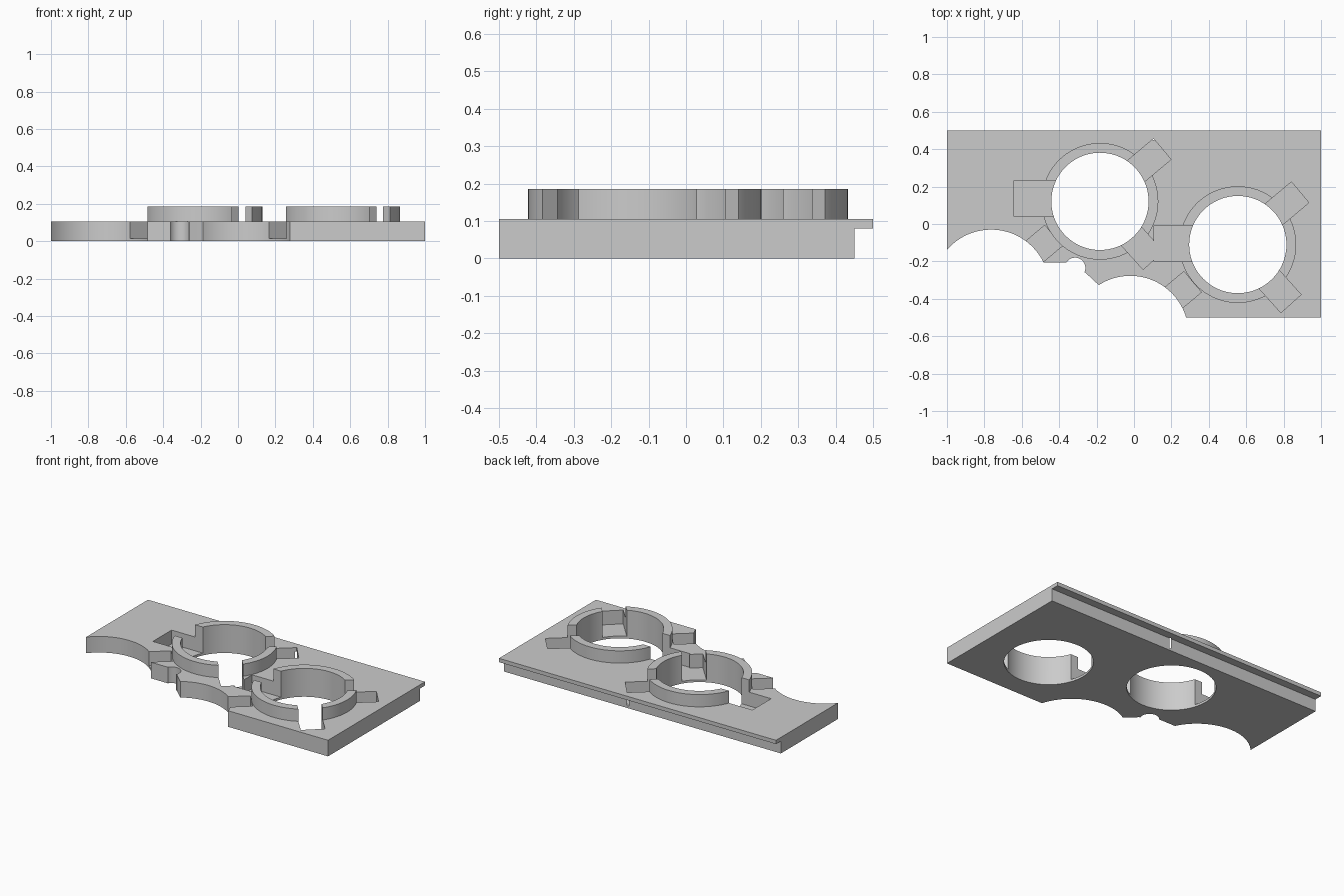
import bpy
import bmesh
from math import cos, sin, pi, radians

cube = bpy.data.objects.get("Cube")
if cube:
    bpy.data.objects.remove(cube, do_unlink=True)

grey = bpy.data.materials.new("light_grey")
grey.use_nodes = True
colour = (0.6, 0.6, 0.6, 1)
grey.diffuse_color = colour
grey.node_tree.nodes["Principled BSDF"].inputs["Base Color"].default_value = colour

FLOOR, TOP, RIM = 0.015, 0.105, 0.185
BORE, OUTER, SEGMENTS = 0.26, 0.312, 72


def prism(name, points, shift):
    """Extrude a closed outline of 3D points along a vector."""
    bm = bmesh.new()
    face = bm.faces.new([bm.verts.new(p) for p in points])
    side = bmesh.ops.extrude_face_region(bm, geom=[face])["geom"]
    moved = [v for v in side if isinstance(v, bmesh.types.BMVert)]
    bmesh.ops.translate(bm, verts=moved, vec=shift)
    bmesh.ops.recalc_face_normals(bm, faces=bm.faces)
    mesh = bpy.data.meshes.new(name)
    bm.to_mesh(mesh)
    bm.free()
    obj = bpy.data.objects.new(name, mesh)
    bpy.context.collection.objects.link(obj)
    mesh.materials.append(grey)
    return obj


def upright(name, outline, low, high):
    return prism(name, [(x, y, low) for x, y in outline], (0, 0, high - low))


def circle(x, y, r):
    steps = [2 * pi * i / SEGMENTS for i in range(SEGMENTS)]
    return [(x + r * cos(a), y + r * sin(a)) for a in steps]


def slot(x, y, angle, reach, width, offset=0):
    """Rectangle running outwards from a ring centre."""
    c, s = cos(radians(angle)), sin(radians(angle))
    half = width / 2
    corners = [(0.1, -half), (reach, -half), (reach, half), (0.1, half)]
    return [(x + u * c - (v + offset) * s, y + u * s + (v + offset) * c)
            for u, v in corners]


def cut(obj, outline, low=-0.2, high=0.4):
    cutter = upright("cutter", outline, low, high)
    cutter.hide_render = True
    mod = obj.modifiers.new("cut", 'BOOLEAN')
    mod.operation = 'DIFFERENCE'
    mod.solver = 'EXACT'
    mod.object = cutter
    bpy.context.view_layer.objects.active = obj
    bpy.ops.object.modifier_apply(modifier=mod.name)
    bpy.data.objects.remove(cutter, do_unlink=True)


def smooth(obj):
    bpy.ops.object.select_all(action='DESELECT')
    obj.select_set(True)
    bpy.context.view_layer.objects.active = obj
    bpy.ops.object.shade_smooth_by_angle(angle=radians(25))


# Base plate with an overhanging lip along the back
section = [(-0.5, 0), (0.45, 0), (0.45, 0.08), (0.5, 0.08), (0.5, TOP), (-0.5, TOP)]
plate = prism("base_plate", [(-1, y, z) for y, z in section], (2, 0, 0))

# Stepped and scalloped front edge
cut(plate, [(-1.1, -0.6), (-1.1, -0.34), (-0.767, -0.34), (-0.6, -0.206),
            (-0.315, -0.206), (-0.315, -0.26), (-0.26, -0.26),
            (-0.19, -0.325), (-0.02, -0.45), (0.2, -0.6)])
scallops = [(-0.764, -0.342), (-0.02, -0.589)]
for x, y in scallops:
    cut(plate, circle(x, y, OUTER))
    cut(plate, slot(x, y, 40, 0.435, 0.145), FLOOR)
cut(plate, circle(-0.315, -0.235, 0.055))

# Raised collars, each with a through bore and three locking slots
collars = [("left_collar", -0.182, 0.121, 0.46, -0.015),
           ("right_collar", 0.555, -0.11, 0.448, -0.006)]
for name, x, y, reach, offset in collars:
    collar = upright(name, circle(x, y, OUTER), TOP, RIM)
    slots = [slot(x, y, 180, reach, 0.193, offset),
             slot(x, y, 40, 0.435, 0.145),
             slot(x, y, -48, 0.425, 0.145)]
    for obj in (plate, collar):
        cut(obj, circle(x, y, BORE))
        for outline in slots:
            cut(obj, outline, FLOOR)
    smooth(collar)
smooth(plate)
